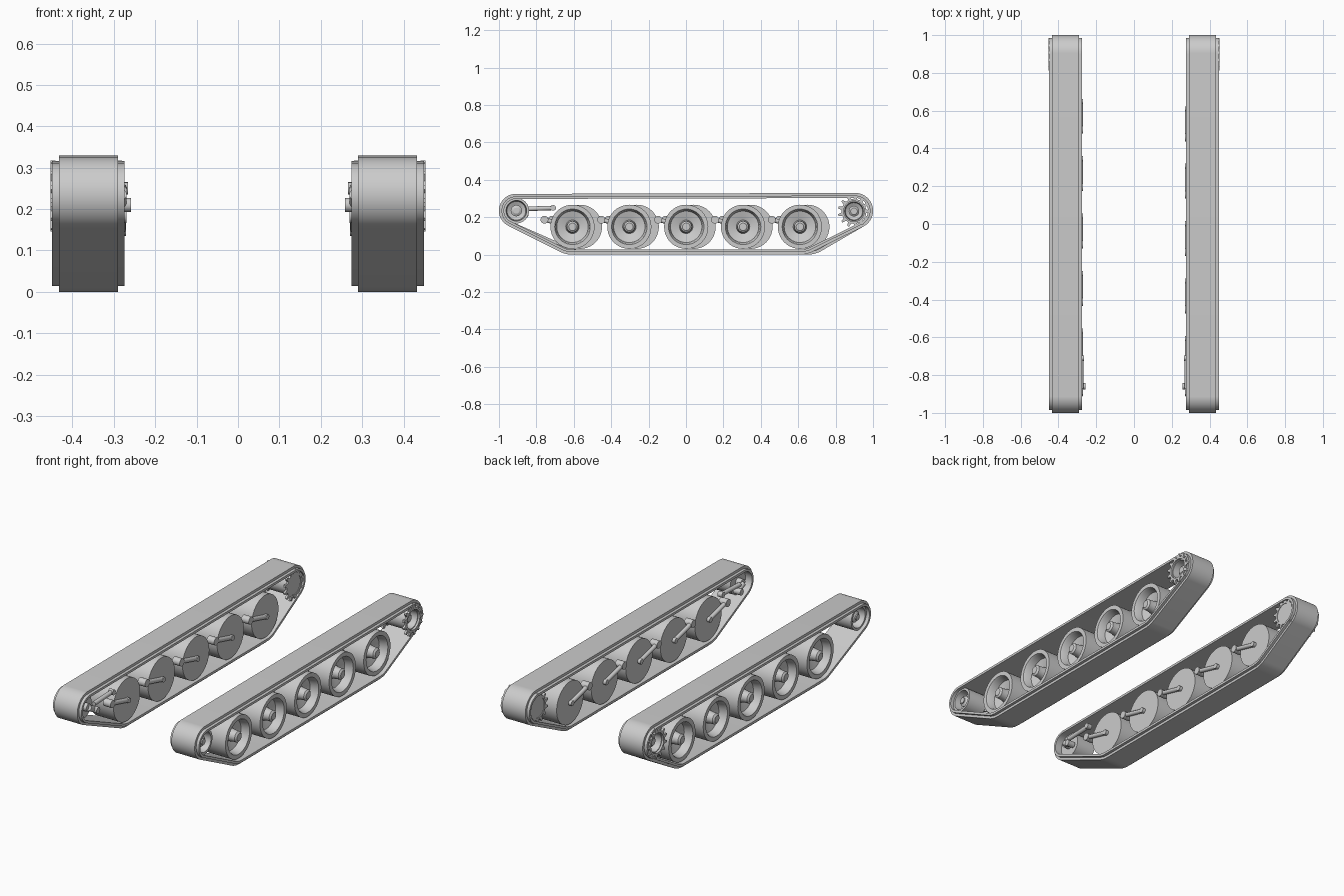
import bpy, bmesh, math
from math import sin, cos, pi, radians
from mathutils import Vector

if "Cube" in bpy.data.objects:
    bpy.data.objects.remove(bpy.data.objects["Cube"], do_unlink=True)

GREY = (0.6, 0.6, 0.6, 1)
steel = bpy.data.materials.new("steel grey")
steel.use_nodes = True
steel.diffuse_color = GREY
steel.node_tree.nodes["Principled BSDF"].inputs["Base Color"].default_value = GREY


def finish(bm, name, side):
    """Mirror a left-hand mesh if needed and turn it into a shaded object."""
    for v in bm.verts:
        v.co.x *= side
    bmesh.ops.recalc_face_normals(bm, faces=bm.faces)
    mesh = bpy.data.meshes.new(name)
    bm.to_mesh(mesh)
    bm.free()
    mesh.materials.append(steel)
    ob = bpy.data.objects.new(("left_" if side > 0 else "right_") + name, mesh)
    bpy.context.collection.objects.link(ob)
    bpy.ops.object.select_all(action='DESELECT')
    ob.select_set(True)
    bpy.context.view_layer.objects.active = ob
    bpy.ops.object.shade_smooth_by_angle(angle=radians(32))
    return ob


def skin(bm, rings, closed):
    """Bridge successive vertex rings with quads."""
    rings = [[bm.verts.new(p) for p in ring] for ring in rings]
    pairs = list(zip(rings, rings[1:]))
    if closed:
        pairs.append((rings[-1], rings[0]))
    else:
        bm.faces.new(rings[0])
        bm.faces.new(rings[-1])
    for a, b in pairs:
        for i in range(len(a)):
            j = (i + 1) % len(a)
            bm.faces.new((a[i], a[j], b[j], b[i]))


def lathe(bm, profile, y, z, n=40):
    """Turn a (radius, x) profile around an axle along x."""
    skin(bm, [[(x, y + r * cos(2 * pi * i / n), z + r * sin(2 * pi * i / n))
               for i in range(n)] for r, x in profile], False)


def rod(bm, a, b, r, n=16):
    """Straight cylinder between two points."""
    a, b = Vector(a), Vector(b)
    turn = (b - a).to_track_quat('Z', 'Y')
    skin(bm, [[p + turn @ Vector((r * cos(2 * pi * i / n), r * sin(2 * pi * i / n), 0))
               for i in range(n)] for p in (a, b)], False)


def belt(side, circles):
    """Stepped band wrapped round the outermost circles."""
    section = [(0, .29), (0, .433), (.014, .433), (.014, .449),
               (.027, .449), (.027, .274), (.014, .274), (.014, .29)]
    rings = []
    for i in range(120):
        c, s = cos(2 * pi * i / 120), sin(2 * pi * i / 120)
        y, z, r = max(circles, key=lambda k: k[0] * c + k[1] * s + k[2])
        rings.append([(x, y + (r - d) * c, z + (r - d) * s) for d, x in section])
    bm = bmesh.new()
    skin(bm, rings, True)
    finish(bm, "track_belt", side)


def toothed_plate(bm, y, z, x, teeth=13):
    """Thin sprocket plate with blunt teeth."""
    outline = []
    for t in range(teeth):
        for r, f in ((.066, -.3), (.086, -.12), (.086, .12), (.066, .3)):
            a = 2 * pi * (t + f) / teeth
            outline.append((y + r * cos(a), z + r * sin(a)))
    hole = [(y + .055 * cos(math.atan2(q - z, p - y)),
             z + .055 * sin(math.atan2(q - z, p - y))) for p, q in outline]
    loops = [(outline, x), (outline, x + .012), (hole, x + .012), (hole, x)]
    skin(bm, [[(px, p, q) for p, q in loop] for loop, px in loops], True)


WHEEL_Z, AXLE_Z = .149, .235
for side in (1, -1):
    # The right-hand wheels sit a little further back
    shift = 0 if side > 0 else .04
    wheels = [-.607 + .304 * i + shift for i in range(5)]

    belt(side, [(-.91, AXLE_Z, .09), (.905, AXLE_Z, .095),
                (wheels[0], .15, .15), (wheels[-1], .15, .15)])

    for i, y in enumerate(wheels):
        # Dished road wheel with a domed hub
        bm = bmesh.new()
        lathe(bm, [(.118, .288), (.118, .43), (.095, .43), (.09, .42), (.084, .385),
                   (.05, .375), (.036, .37), (.03, .405), (.03, .425), (.02, .433),
                   (.012, .433)], y, WHEEL_Z)
        finish(bm, f"road_wheel_{i + 1}", side)

        # Swing arm with its axle end and pivot
        pivot = y - .15
        bm = bmesh.new()
        rod(bm, (.283, y, WHEEL_Z), (.283, pivot, .187), .012)
        rod(bm, (.271, y, WHEEL_Z), (.3, y, WHEEL_Z), .014)
        rod(bm, (.269, pivot, .187), (.315, pivot, .187), .021, 20)
        finish(bm, f"swing_arm_{i + 1}", side)

    # Front idler wheel
    bm = bmesh.new()
    lathe(bm, [(.068, .315), (.068, .43), (.055, .43), (.05, .385), (.03, .375),
               (.03, .41), (.016, .418), (.016, .424)], -.907, AXLE_Z, 32)
    finish(bm, "idler_wheel", side)

    # Idler crank and tensioner rod
    bm = bmesh.new()
    rod(bm, (.285, -.907, AXLE_Z), (.33, -.907, AXLE_Z), .022)
    rod(bm, (.285, -.907, AXLE_Z), (.285, -.86, .21), .016)
    rod(bm, (.258, -.86, .21), (.3, -.86, .21), .017)
    rod(bm, (.28, -.87, .244), (.28, -.71, .25), .012)
    rod(bm, (.266, -.71, .25), (.294, -.71, .25), .015)
    finish(bm, "idler_tensioner", side)

    # Rear drive sprocket: drum, hub and two toothed plates
    bm = bmesh.new()
    lathe(bm, [(.058, .283), (.058, .442), (.05, .442), (.046, .39), (.028, .38),
               (.028, .42), (.018, .428), (.012, .428)], .898, .232, 32)
    for x in (.28, .441):
        toothed_plate(bm, .898, .232, x)
    finish(bm, "drive_sprocket", side)
